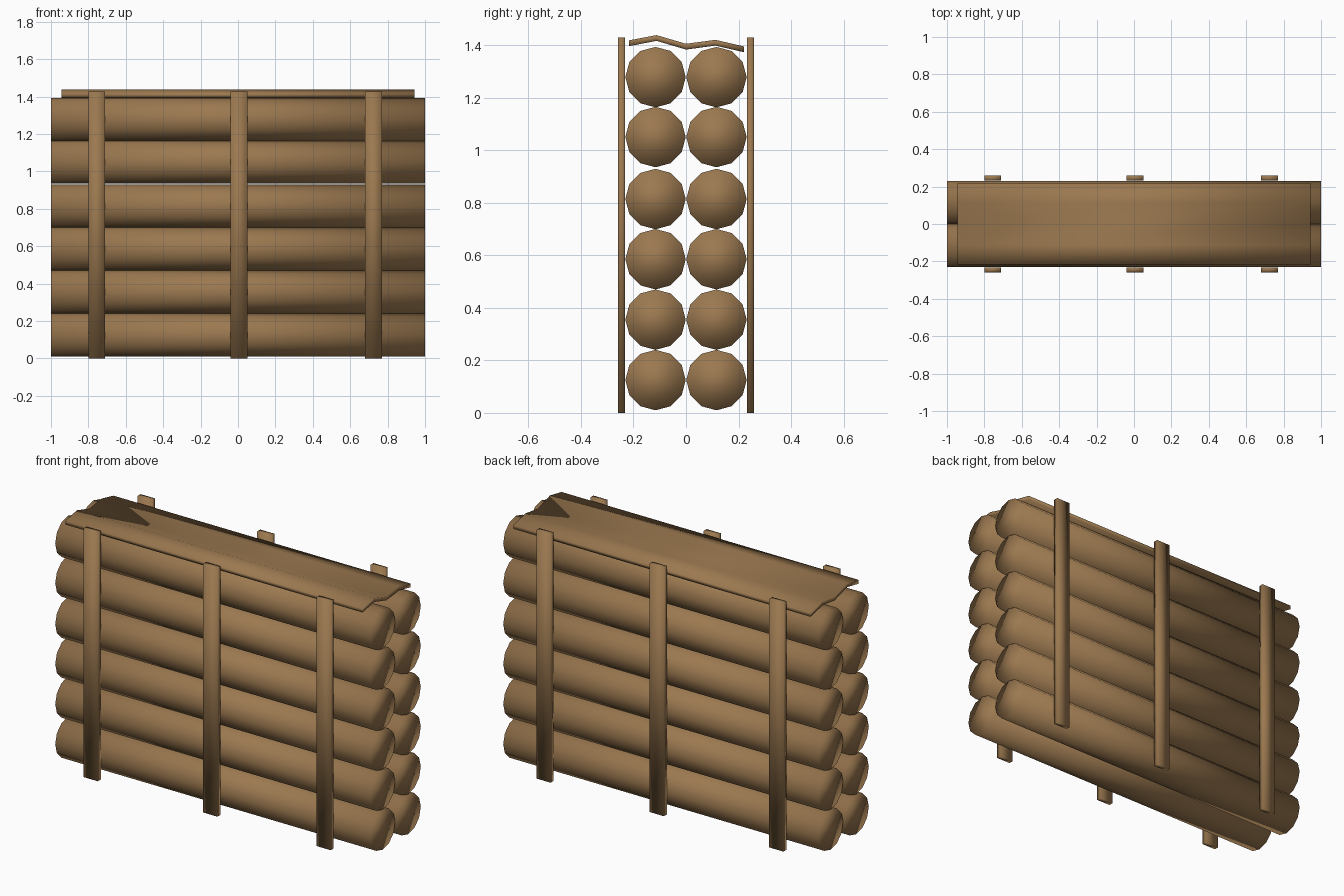
import bpy, bmesh
from math import pi
from mathutils import Matrix, Vector

cube = bpy.data.objects.get("Cube")
if cube:
    bpy.data.objects.remove(cube, do_unlink=True)

wood = bpy.data.materials.new("brown wood")
wood.use_nodes = True
colour = (0.33, 0.19, 0.08, 1)
wood.diffuse_color = colour
wood.node_tree.nodes["Principled BSDF"].inputs["Base Color"].default_value = colour


def finish(name, bm):
    """Turn a bmesh into a smooth wooden object."""
    bmesh.ops.recalc_face_normals(bm, faces=bm.faces)
    for f in bm.faces:
        f.smooth = True
    mesh = bpy.data.meshes.new(name)
    bm.to_mesh(mesh)
    bm.free()
    mesh.materials.append(wood)
    bpy.context.collection.objects.link(bpy.data.objects.new(name, mesh))


def log(name, y, z):
    bm = bmesh.new()
    bmesh.ops.create_cone(bm, cap_ends=True, segments=12, radius1=0.115, radius2=0.115, depth=2,
                          matrix=Matrix.Translation((0, y, z)) @ Matrix.Rotation(pi / 2, 4, 'Y'))
    finish(name, bm)


def post(name, x, y):
    bm = bmesh.new()
    bmesh.ops.create_cube(bm, size=1, matrix=Matrix.Translation((x, y, 0.714))
                          @ Matrix.Diagonal((0.09, 0.027, 1.428, 1)))
    finish(name, bm)


# Two stacks of logs
for side, y in (("front", -0.116), ("back", 0.116)):
    for row, z in enumerate((0.125, 0.355, 0.585, 0.814, 1.05, 1.278)):
        log(f"{side}_log_{row + 1}", y, z)

# Upright posts on both faces
for side, y in (("front", -0.245), ("back", 0.245)):
    for place, x in (("right", -0.755), ("middle", 0.005), ("left", 0.725)):
        post(f"{side}_{place}_post", x, y)

# Folded cover board lying over the top logs
ridge = [(-0.217, 1.418), (-0.112, 1.438), (0, 1.405), (0.112, 1.42), (0.22, 1.395)]
outline = ridge + [(y, z - 0.022) for y, z in reversed(ridge)]
bm = bmesh.new()
ends = [[bm.verts.new((x, y, z)) for y, z in outline] for x in (-0.945, 0.943)]
n = len(outline)
for i in range(n):
    j = (i + 1) % n
    bm.faces.new((ends[0][i], ends[0][j], ends[1][j], ends[1][i]))
for end in ends:
    for i in range(len(ridge) - 1):
        bm.faces.new((end[i], end[i + 1], end[n - 2 - i], end[n - 1 - i]))
finish("cover_board", bm)
